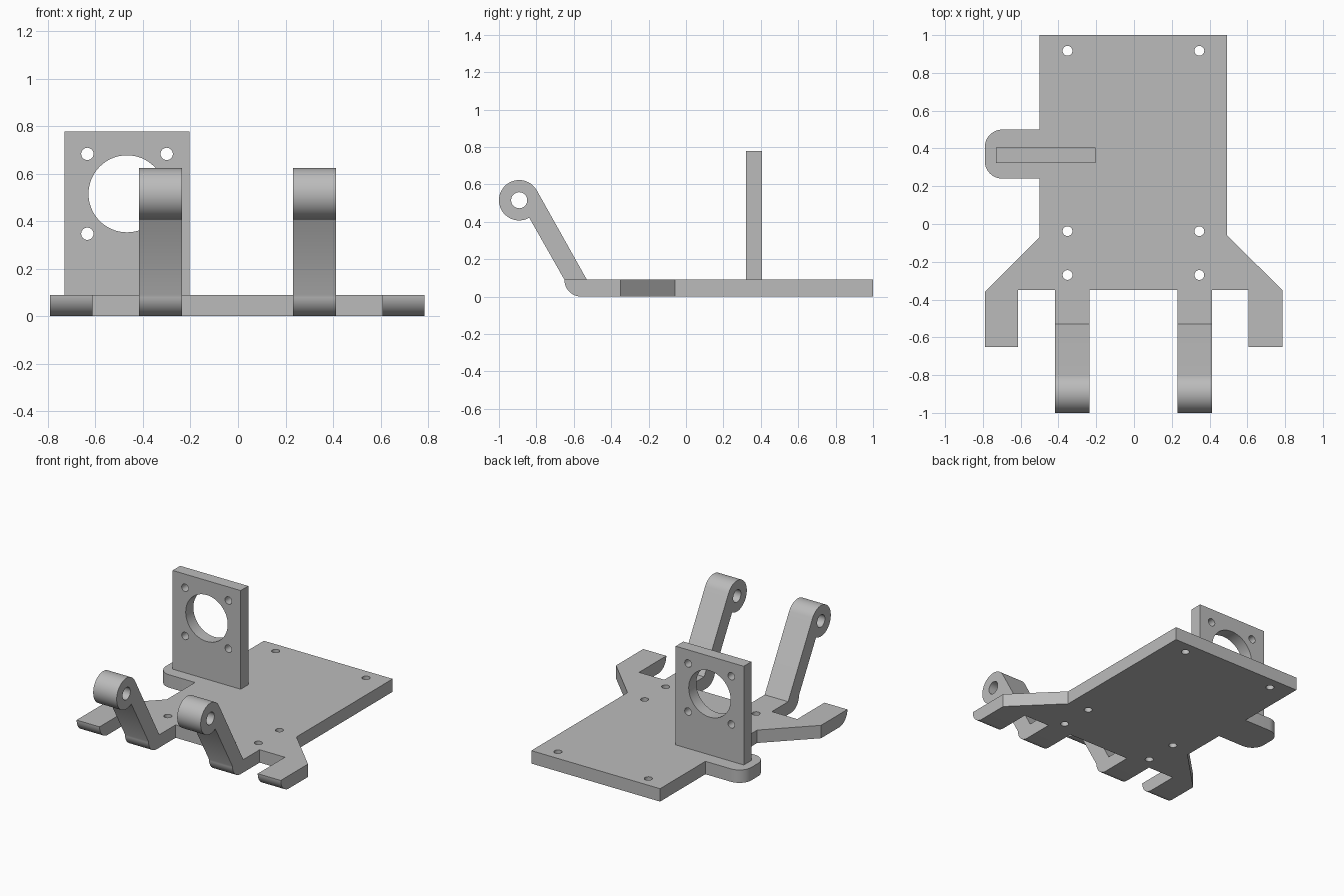
import bpy, bmesh, math
from mathutils import Vector

if "Cube" in bpy.data.objects:
    bpy.data.objects.remove(bpy.data.objects["Cube"])

grey = bpy.data.materials.new("plain grey")
grey.diffuse_color = (0.5, 0.5, 0.5, 1)
grey.use_nodes = True
grey.node_tree.nodes["Principled BSDF"].inputs["Base Color"].default_value = grey.diffuse_color

T = 0.09  # base thickness


def arc(cx, cy, r, a0, a1, n):
    """Points on an arc, angles in degrees, both ends included."""
    return [(cx + r * math.cos(math.radians(a0 + (a1 - a0) * i / n)),
             cy + r * math.sin(math.radians(a0 + (a1 - a0) * i / n)))
            for i in range(n + 1)]


def circle(cx, cy, r, n=32):
    return arc(cx, cy, r, 0, 360, n)[:-1]


def prism(name, loops, place, depth):
    """Fill an outline with holes and extrude it; place maps (u, v) to 3D."""
    bm = bmesh.new()
    edges = []
    for loop in loops:
        vs = [bm.verts.new(place(u, v)) for u, v in loop]
        edges += [bm.edges.new((vs[i - 1], vs[i])) for i in range(len(vs))]
    bmesh.ops.triangle_fill(bm, use_beauty=True, use_dissolve=False, edges=edges)
    ext = bmesh.ops.extrude_face_region(bm, geom=bm.faces[:], use_keep_orig=True)
    moved = [g for g in ext["geom"] if isinstance(g, bmesh.types.BMVert)]
    bmesh.ops.translate(bm, verts=moved, vec=Vector(depth))
    bmesh.ops.recalc_face_normals(bm, faces=bm.faces[:])
    me = bpy.data.meshes.new(name)
    bm.to_mesh(me)
    bm.free()
    ob = bpy.data.objects.new(name, me)
    bpy.context.collection.objects.link(ob)
    me.materials.append(grey)
    bpy.ops.object.select_all(action='DESELECT')
    ob.select_set(True)
    bpy.context.view_layer.objects.active = ob
    bpy.ops.object.shade_smooth_by_angle(angle=math.radians(30))
    return ob


# Base plate with rounded side tab, flared shoulders and screw holes
outline = [(-0.5, 1), (-0.5, 0.5)]
outline += arc(-0.697, 0.407, 0.093, 90, 180, 10)
outline += arc(-0.697, 0.333, 0.093, 180, 270, 10)
outline += [(-0.5, 0.24), (-0.5, -0.07), (-0.79, -0.36), (-0.613, -0.36),
            (-0.613, -0.35), (0.607, -0.35), (0.785, -0.35),
            (0.493, -0.06), (0.493, 1)]
screws = [circle(x, y, 0.026, 24) for x in (-0.352, 0.346)
          for y in (0.917, -0.038, -0.27)]
prism("base_plate", [outline] + screws, lambda u, v: (u, v, 0), (0, 0, T))

# Short outer fingers with a rounded lower front edge
toe = arc(-0.56, T, T, 270, 180, 12)
for name, x0, x1, back in (("left_finger", -0.79, -0.613, -0.36),
                           ("right_finger", 0.607, 0.785, -0.35)):
    prism(name, [[(back, 0)] + toe + [(back, T)]],
          lambda u, v: (x0, u, v), (x1 - x0, 0, 0))

# Raised hinge arms ending in a drilled eye
eye = (-0.892, 0.515)
arm = [(-0.35, 0)] + toe + arc(*eye, 0.108, 300, 30, 40)[:] + [(-0.53, T), (-0.35, T)]
for name, x0 in (("left_arm", -0.417), ("right_arm", 0.231)):
    prism(name, [arm, circle(*eye, 0.043)],
          lambda u, v: (x0, u, v), (0.181, 0, 0))

# Upright motor bracket with a large bore and four screw holes
bracket = [(-0.73, T), (-0.205, T), (-0.205, 0.778), (-0.73, 0.778)]
holes = [circle(-0.467, 0.515, 0.162, 64)]
holes += [circle(-0.467 + sx * 0.167, 0.515 + sz * 0.168, 0.026, 24)
          for sx in (-1, 1) for sz in (-1, 1)]
prism("motor_bracket", [bracket] + holes, lambda u, v: (u, 0.322, v), (0, 0.084, 0))
